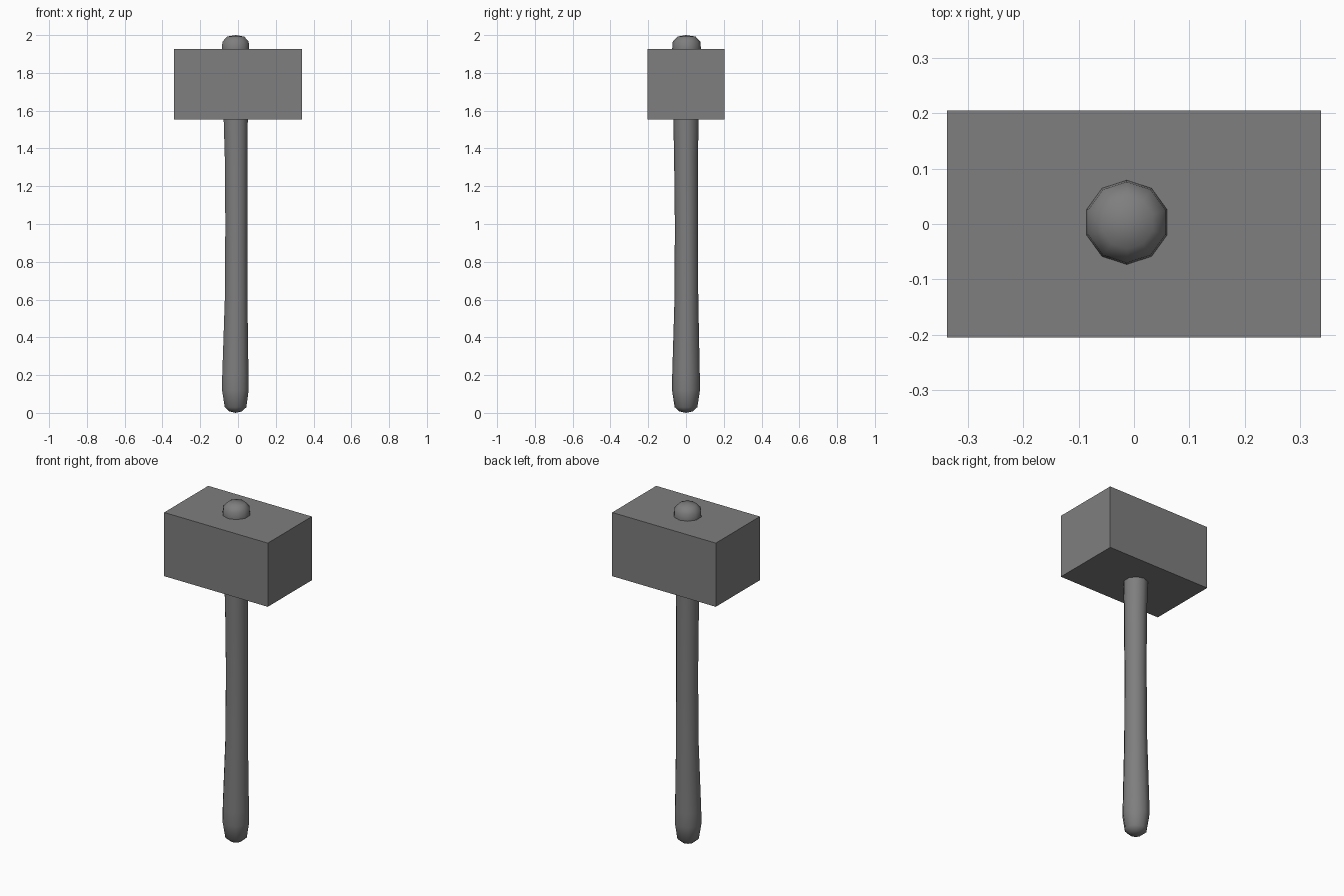
import bpy, bmesh, math

if "Cube" in bpy.data.objects:
    bpy.data.objects.remove(bpy.data.objects["Cube"], do_unlink=True)

# Single flat grey
GREY = (0.21, 0.21, 0.21, 1)
grey = bpy.data.materials.new("plain grey")
grey.use_nodes = True
grey.diffuse_color = GREY
grey.node_tree.nodes["Principled BSDF"].inputs["Base Color"].default_value = GREY


def finish(name, bm, smooth):
    bmesh.ops.recalc_face_normals(bm, faces=bm.faces)
    for f in bm.faces:
        f.smooth = smooth
    mesh = bpy.data.meshes.new(name)
    bm.to_mesh(mesh)
    bm.free()
    mesh.materials.append(grey)
    obj = bpy.data.objects.new(name, mesh)
    bpy.context.collection.objects.link(obj)
    return obj


# Block head
bm = bmesh.new()
bmesh.ops.create_cube(bm, size=1)
for v in bm.verts:
    v.co = (v.co.x * 0.675, v.co.y * 0.41, v.co.z * 0.375 + 1.74)
finish("hammer_head", bm, False)

# Handle: ten-sided lathe with a swollen grip and rounded ends
SIDES = 10
PROFILE = [  # height, radius, x offset, y offset
    (0.008, 0.035, -0.013, 0.0), (0.03, 0.06, -0.013, 0.0),
    (0.12, 0.074, -0.014, 0.0), (0.2, 0.073, -0.014, 0.0),
    (0.6, 0.063, -0.01, 0.002), (1.0, 0.061, -0.009, 0.002),
    (1.35, 0.063, -0.01, 0.0), (1.55, 0.067, -0.012, 0.0),
    (1.93, 0.076, -0.013, 0.003), (1.965, 0.073, -0.013, 0.003),
    (1.992, 0.048, -0.012, 0.003),
]
bm = bmesh.new()
rings = []
for z, r, ox, oy in PROFILE:
    ring = []
    for i in range(SIDES):
        a = math.pi / 2 + math.tau * i / SIDES
        ring.append(bm.verts.new((ox + r * math.cos(a), oy + r * math.sin(a), z)))
    rings.append(ring)
for low, high in zip(rings, rings[1:]):
    for i in range(SIDES):
        j = (i + 1) % SIDES
        bm.faces.new((low[i], low[j], high[j], high[i]))
# Shallow pointed caps close both ends
for ring, z in ((rings[0], 0), (rings[-1], 2)):
    tip = bm.verts.new((-0.013, 0, z))
    for i in range(SIDES):
        bm.faces.new((ring[i], ring[(i + 1) % SIDES], tip))
finish("handle", bm, True)
